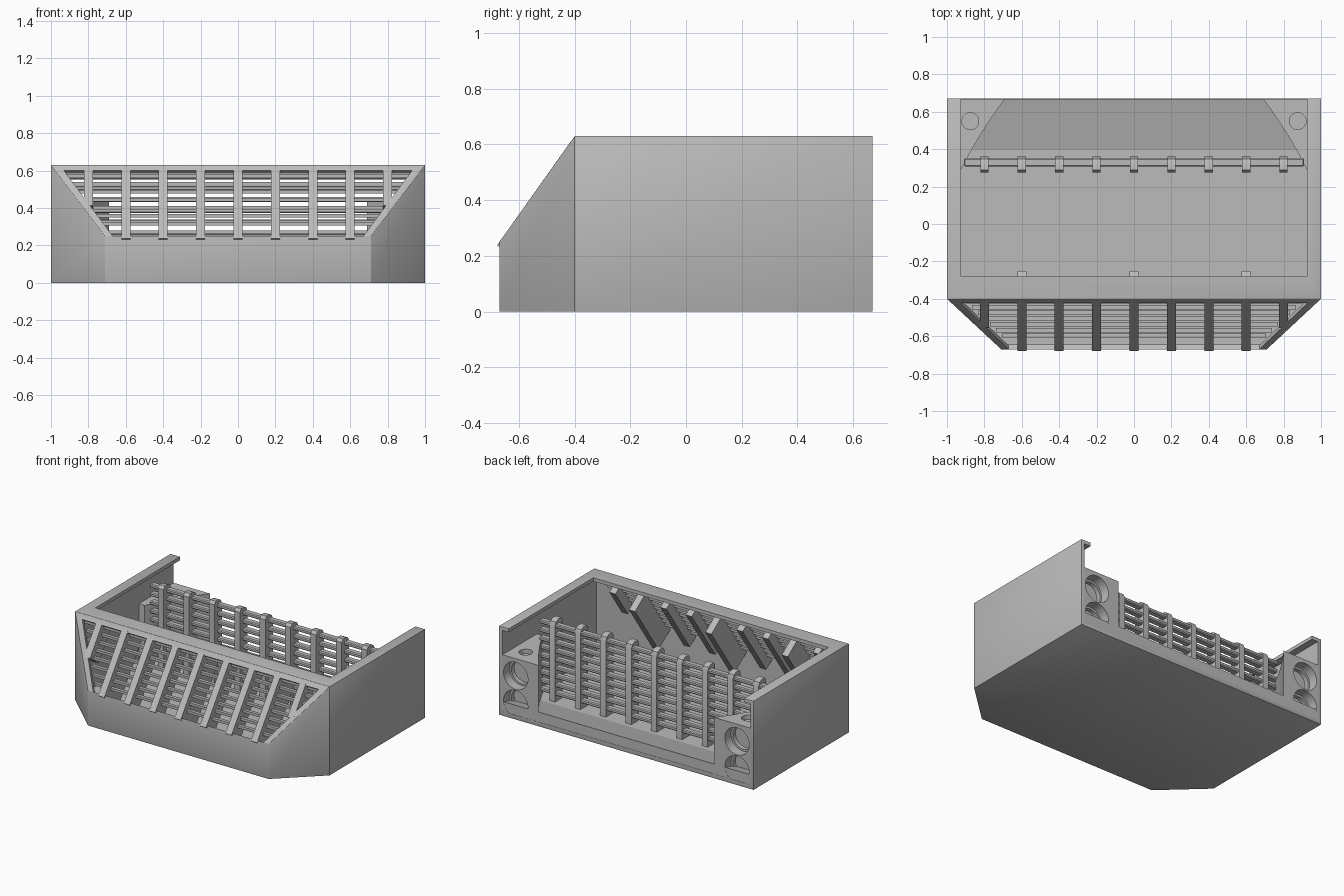
import bpy, bmesh, math
from mathutils import Vector

if "Cube" in bpy.data.objects:
    bpy.data.objects.remove(bpy.data.objects["Cube"])

gray = bpy.data.materials.new("plain gray")
gray.use_nodes = True
gray.diffuse_color = (0.5, 0.5, 0.5, 1)
gray.node_tree.nodes["Principled BSDF"].inputs["Base Color"].default_value = (0.5, 0.5, 0.5, 1)


def finish(name, bm):
    bmesh.ops.recalc_face_normals(bm, faces=bm.faces)
    mesh = bpy.data.meshes.new(name)
    bm.to_mesh(mesh)
    bm.free()
    mesh.materials.append(gray)
    obj = bpy.data.objects.new(name, mesh)
    bpy.context.collection.objects.link(obj)
    return obj


def extrude(name, points, offset):
    """Extrude a 3D outline by an offset vector."""
    bm = bmesh.new()
    face = bm.faces.new([bm.verts.new(p) for p in points])
    new = bmesh.ops.extrude_face_region(bm, geom=[face])["geom"]
    bmesh.ops.translate(bm, vec=offset, verts=[v for v in new if isinstance(v, bmesh.types.BMVert)])
    return finish(name, bm)


def box(name, x0, x1, y0, y1, z0, z1):
    return extrude(name, [(x0, y0, z0), (x1, y0, z0), (x1, y1, z0), (x0, y1, z0)], (0, 0, z1 - z0))


def cylinder(name, center, radius, depth, axis):
    steps = [2 * math.pi * i / 32 for i in range(32)]
    c = Vector(center)
    if axis == "y":
        pts = [c + Vector((radius * math.cos(a), 0, radius * math.sin(a))) for a in steps]
        return extrude(name, pts, (0, depth, 0))
    pts = [c + Vector((radius * math.cos(a), radius * math.sin(a), 0)) for a in steps]
    return extrude(name, pts, (0, 0, depth))


def apply(obj):
    bpy.context.view_layer.update()
    graph = bpy.context.evaluated_depsgraph_get()
    mesh = bpy.data.meshes.new_from_object(obj.evaluated_get(graph))
    obj.modifiers.clear()
    obj.data = mesh


def bevel(obj, width, segments=2):
    m = obj.modifiers.new("bevel", "BEVEL")
    m.width, m.segments, m.limit_method = width, segments, "ANGLE"
    apply(obj)


def cut(obj, cutter):
    m = obj.modifiers.new("cut", "BOOLEAN")
    m.operation, m.solver, m.object = "DIFFERENCE", "EXACT", cutter
    apply(obj)
    bpy.data.objects.remove(cutter)


SLOPE_IN = Vector((0, 0.815, -0.58))


def slope(x, z):
    """Point on the slanted front plane at a given height."""
    return Vector((x, -0.67 + (z - 0.25) * 0.27 / 0.38, z))


def opening_half(z):
    return 0.67 + (z - 0.25) * 0.26 / 0.35


def body(name, inset, z0, z1, back):
    """Chamfered plan prism with its front sliced by the slanted plane."""
    d = inset * 0.41
    plan = [(-1 + inset, back), (-1 + inset, -0.4 + d), (-0.71 + d, -0.67 + inset)]
    plan += [(-x, y) for x, y in reversed(plan)]
    obj = extrude(name, [(x, y, z0) for x, y in plan], (0, 0, z1 - z0))
    bm = bmesh.new()
    bm.from_mesh(obj.data)
    cutp = bmesh.ops.bisect_plane(bm, geom=bm.verts[:] + bm.edges[:] + bm.faces[:],
                                  plane_co=slope(0, 0.25) + SLOPE_IN * inset,
                                  plane_no=-SLOPE_IN, clear_outer=True)["geom_cut"]
    bmesh.ops.holes_fill(bm, edges=[e for e in cutp if isinstance(e, bmesh.types.BMEdge)])
    bmesh.ops.recalc_face_normals(bm, faces=bm.faces)
    bm.to_mesh(obj.data)
    bm.free()
    return obj


# Outer shell with thin walls and an inward top lip
shell = body("shell", 0, 0, 0.63, 0.67)
bevel(shell, 0.012)
cut(shell, body("cavity", 0.025, 0.03, 0.605, 0.9))
cut(shell, box("top_cutter", -0.925, 0.925, -0.28, 0.9, 0.5, 0.8))
corners = [slope(-opening_half(0.25), 0.25), slope(opening_half(0.25), 0.25),
           slope(opening_half(0.6), 0.6), slope(-opening_half(0.6), 0.6)]
cut(shell, extrude("slope_cutter", [p - SLOPE_IN * 0.05 for p in corners], SLOPE_IN * 0.12))

# Rear sill, sloping down toward the inside
extrude("rear_sill", [(-0.98, 0.395, 0.01), (-0.98, 0.395, 0.032),
                      (-0.98, 0.668, 0.1), (-0.98, 0.668, 0.01)], (1.96, 0, 0))

# Rear corner blocks with curved inner sides and round sockets
for side, label in ((1, "left"), (-1, "right")):
    arc = []
    for i in range(13):
        t = i / 12
        arc.append((side * (0.69 + 0.24 * t - 0.05 * t * (1 - t) + 0.05 * t * (1 - t) * 2),
                    0.669 - 0.39 * t, 0.012))
    block = extrude(label + "_corner_block", arc + [(side * 0.985, 0.279, 0.012), (side * 0.985, 0.669, 0.012)],
                    (0, 0, 0.42))
    for z in (0.11, 0.31):
        cut(block, cylinder("socket_cutter", (side * 0.87, 0.6, z), 0.096, 0.2, "y"))
        cut(block, cylinder("inner_socket_cutter", (side * 0.87, 0.57, z), 0.082, 0.2, "y"))
    cut(block, cylinder("pin_hole_cutter", (side * 0.875, 0.55, 0.40), 0.045, 0.2, "z"))

# Front grille: deep slanted bars and thin slats behind them
for i in range(-4, 5):
    x = i * 0.2
    z0 = 0.25 + max(0, abs(x) - 0.67) * 0.35 / 0.26 - 0.012
    depth = SLOPE_IN * (0.2 if i % 3 == 0 else 0.12)
    a, b = slope(x - 0.024, z0), slope(x - 0.024, 0.61)
    extrude("front_grille_bar", [a, b, b + depth, a + depth], (0.048, 0, 0))
for i in range(8):
    z = 0.272 + i * 0.043
    w = opening_half(z) + 0.02
    y = slope(0, z).y + 0.045
    box("front_slat", -w, w, y, y + 0.024, z - 0.009, z + 0.009)

# Rear rack: upright posts with rounded tops and horizontal rails
for i in range(-4, 5):
    x = i * 0.2
    top = [(0.275, 0.02), (0.275, 0.585), (0.29, 0.605), (0.325, 0.605),
           (0.348, 0.593), (0.36, 0.565), (0.36, 0.02)]
    extrude("rear_post", [(x - 0.022, y, z) for y, z in top], (0.044, 0, 0))
for i in range(9):
    z = 0.085 + i * 0.06
    rail = box("rear_rail", -0.91, 0.91, 0.308, 0.352, z - 0.013, z + 0.013)
    bevel(rail, 0.006, 1)

for obj in bpy.context.scene.objects:
    obj.select_set(obj.type == "MESH")
    bpy.context.view_layer.objects.active = shell
bpy.ops.object.shade_smooth_by_angle(angle=math.radians(30))
